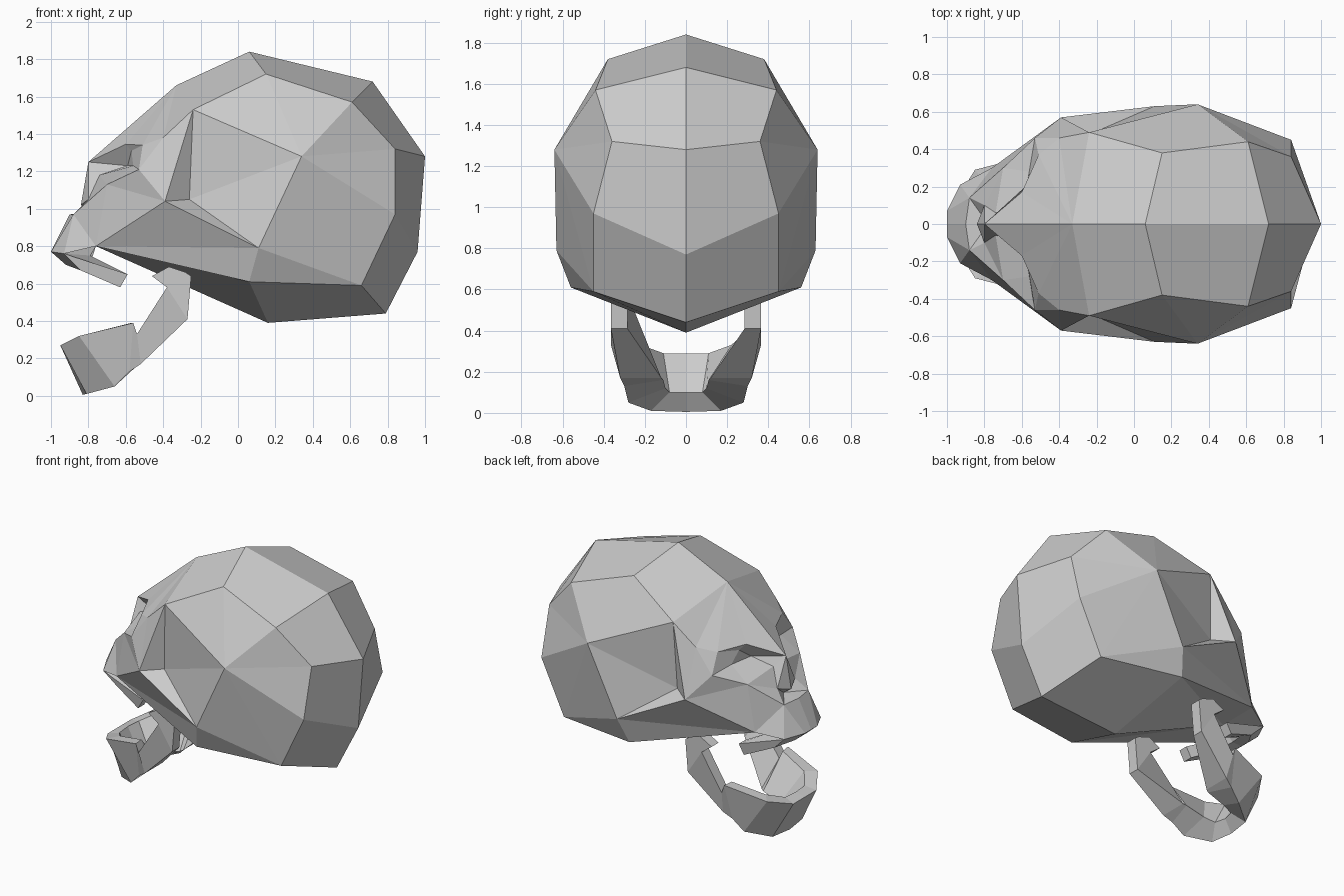
import bpy
import bmesh

old_cube = bpy.data.objects.get("Cube")
if old_cube:
    bpy.data.objects.remove(old_cube, do_unlink=True)

# One plain bone material
bone = bpy.data.materials.new("bone grey")
bone.use_nodes = True
bone.diffuse_color = (.6, .6, .6, 1)
bone.node_tree.nodes["Principled BSDF"].inputs["Base Color"].default_value = (.6, .6, .6, 1)


def finish(bm, name):
    """Turn a bmesh into a flat-shaded object."""
    bmesh.ops.recalc_face_normals(bm, faces=bm.faces)
    mesh = bpy.data.meshes.new(name)
    bm.to_mesh(mesh)
    bm.free()
    mesh.materials.append(bone)
    obj = bpy.data.objects.new(name, mesh)
    bpy.context.collection.objects.link(obj)


# Braincase landmarks: midline first, then the side
braincase = dict(
    brow=(-.8, 0, 1.25),
    forehead=(-.33, 0, 1.66),
    crown=(.06, 0, 1.84),
    rear_crown=(.72, 0, 1.68),
    occiput=(1, 0, 1.28),
    nape=(.96, 0, .77),
    base_rear=(.79, 0, .44),
    base=(.16, 0, .39),
    crown_side=(.15, .38, 1.72),
    rear_side=(.61, .44, 1.57),
    occiput_upper=(.84, .36, 1.32),
    occiput_lower=(.84, .45, .97),
    base_corner=(.66, .45, .59),
    base_side=(.06, .56, .61),
    bulge=(.34, .64, 1.28),
    ear=(.11, .63, .79),
    temple=(-.24, .49, 1.53),
    temple_pit=(-.26, .47, 1.05),
    temporal=(-.4, .46, 1.38),
)

# Cheek, eye socket and nose landmarks
face = dict(
    cheek=(-.39, .57, 1.04),
    cheek_low=(-.76, .3, .8),
    brow_inner=(-.6, .17, 1.345),
    brow_outer=(-.51, .37, 1.34),
    brow_edge=(-.53, .46, 1.21),
    orbit_low=(-.7, .3, 1.13),
    orbit_inner=(-.74, .06, 1.18),
    deep_in=(-.59, .1, 1.23),
    deep_top=(-.57, .21, 1.31),
    deep_out=(-.56, .28, 1.23),
    nasal_tip=(-.84, 0, 1.02),
    nose_side=(-.8, .1, 1.05),
    nose_low=(-.88, .14, .97),
    nose_base=(-.9, 0, .97),
    nose_deep=(-.78, 0, .98),
)

# Upper tooth arch landmarks
arch = dict(
    gum_center=(-1, 0, .77),
    gum_front=(-1, .07, .77),
    gum_mid=(-.93, .21, .76),
    gum_back=(-.59, .24, .65),
    low_center=(-.92, 0, .7),
    low_front=(-.92, .07, .7),
    low_mid=(-.84, .19, .67),
    low_back=(-.63, .24, .58),
    inner_center=(-.84, 0, .7),
    inner_mid=(-.8, .12, .67),
    inner_back=(-.63, .17, .58),
    palate_mid=(-.79, .12, .75),
    palate_back=(-.59, .17, .65),
    palate=(-.76, 0, .8),
)

# Both halves share the midline points
bm = bmesh.new()
points = {**braincase, **face, **arch}
left = {key: bm.verts.new(co) for key, co in points.items()}
right = {key: bm.verts.new((x, -y, z)) if y else left[key]
         for key, (x, y, z) in points.items()}


def panel(*keys):
    """Add one face on each side, dropping repeated corners."""
    corners = list(dict.fromkeys(keys))
    if len(corners) > 2:
        bm.faces.new([left[key] for key in corners])
        bm.faces.new([right[key] for key in reversed(corners)])


def strip(row_a, row_b):
    """Join two rows of landmarks with a band of faces."""
    a, b = row_a.split(), row_b.split()
    for i in range(len(a) - 1):
        panel(a[i], a[i + 1], b[i + 1], b[i])


def fan(center, rim):
    """Join one landmark to a row of landmarks with triangles."""
    keys = rim.split()
    for a, b in zip(keys, keys[1:]):
        panel(center, a, b)


# Vault, back and base
strip("forehead crown rear_crown occiput nape base_rear base",
      "temple crown_side rear_side occiput_upper occiput_lower base_corner base_side")
fan("forehead", "brow brow_inner brow_outer temporal temple")
fan("palate", "palate_mid gum_mid cheek_low base_side base")

# Sides, temples and cheeks
fan("bulge", "temple crown_side rear_side occiput_upper occiput_lower "
             "base_corner ear temple_pit temple")
fan("ear", "temple_pit cheek cheek_low base_side base_corner")
fan("cheek", "temple_pit temple temporal brow_edge orbit_low cheek_low")
fan("temporal", "brow_outer brow_edge")

# Eye sockets
strip("brow brow_inner brow_outer brow_edge orbit_low orbit_inner brow",
      "deep_in deep_top deep_top deep_out deep_out deep_in deep_in")
fan("deep_in", "deep_top deep_out")

# Nose and upper jaw front
fan("orbit_low", "cheek_low nose_low nose_side orbit_inner")
fan("brow", "orbit_inner nose_side nasal_tip")
fan("nose_deep", "nasal_tip nose_side nose_low nose_base")
strip("nose_base nose_low nose_low", "gum_center gum_front gum_mid")
fan("cheek_low", "gum_mid nose_low")

# Upper tooth arch
gum_row = "gum_center gum_front gum_mid gum_back"
low_row = "low_center low_front low_mid low_back"
inner_row = "inner_center inner_mid inner_mid inner_back"
strip(gum_row, low_row)
strip(low_row, inner_row)
strip(inner_row, "palate palate_mid palate_mid palate_back")
strip("palate_mid palate_back", "gum_mid gum_back")
panel("gum_back", "palate_back", "inner_back", "low_back")
finish(bm, "skull")

# Lower jaw sections from chin to hinge: outer top, inner top, inner bottom, outer bottom
chin = [
    [(-.95, 0, .27), (-.88, 0, .29), (-.78, 0, .1), (-.83, 0, .005)],
    [(-.95, .13, .27), (-.87, .11, .29), (-.76, .08, .1), (-.81, .17, .01)],
    [(-.85, .29, .32), (-.79, .22, .33), (-.68, .1, .12), (-.66, .28, .05)],
    [(-.56, .365, .39), (-.57, .29, .39), (-.54, .11, .16), (-.58, .3, .13)],
]
ramus = [
    [(-.54, .365, .33), (-.54, .29, .33), (-.52, .12, .17), (-.52, .32, .17)],
    [(-.38, .365, .58), (-.38, .285, .58), (-.27, .285, .41), (-.27, .365, .41)],
    [(-.46, .365, .64), (-.46, .285, .64), (-.25, .285, .64), (-.25, .365, .64)],
    [(-.37, .365, .69), (-.37, .285, .69), (-.28, .285, .66), (-.28, .365, .66)],
]
half = chin + ramus
other = [[(x, -y, z) for x, y, z in ring] for ring in half[:0:-1]]

jaw = bmesh.new()
rings = [[jaw.verts.new(co) for co in ring] for ring in other + half]
for a, b in zip(rings, rings[1:]):
    for i in range(len(a)):
        j = (i + 1) % len(a)
        jaw.faces.new((a[i], a[j], b[j], b[i]))
jaw.faces.new(rings[0])
jaw.faces.new(rings[-1])
finish(jaw, "lower_jaw")
